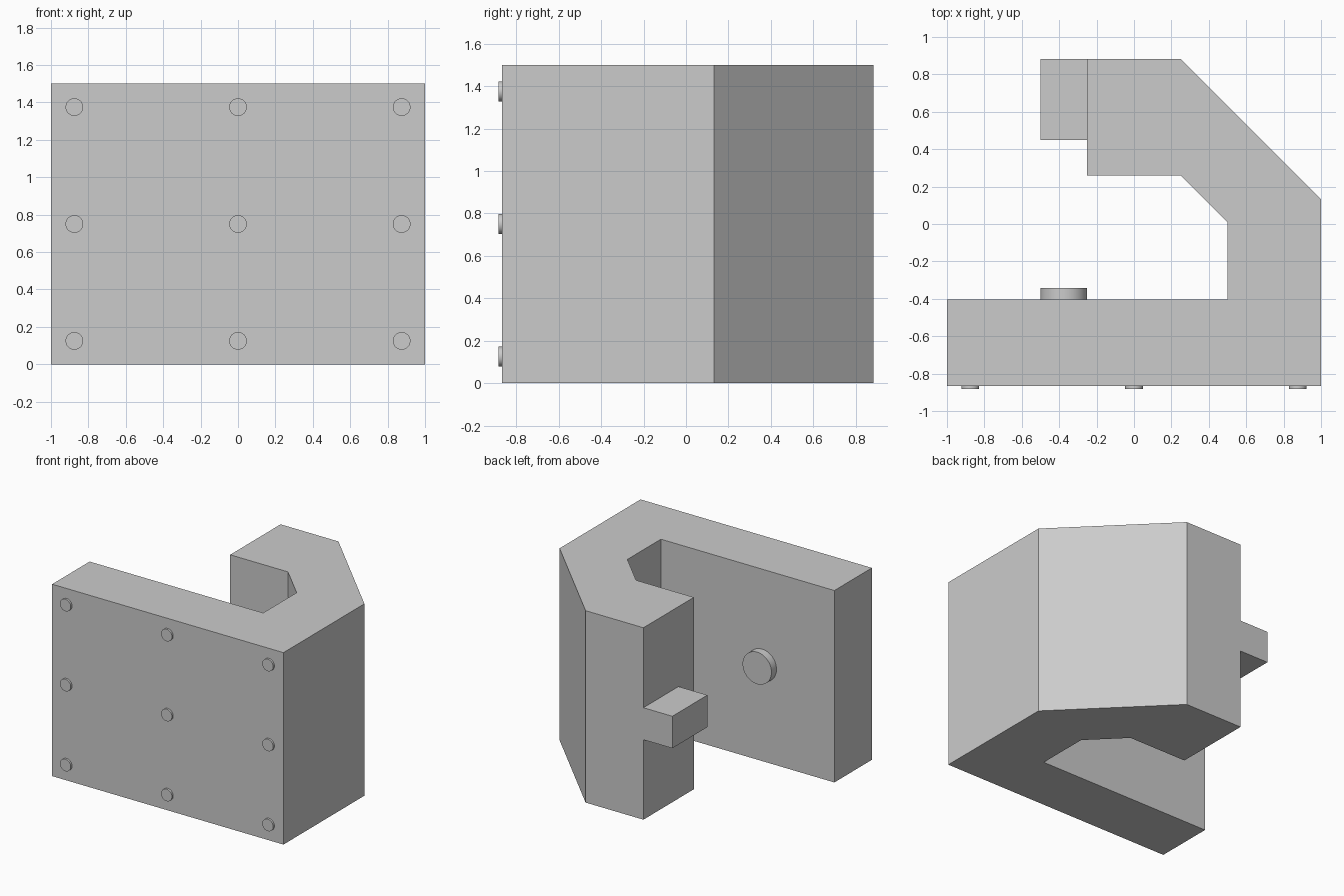
import bpy, bmesh
from math import pi
from mathutils import Matrix

default = bpy.data.objects.get("Cube")
if default:
    bpy.data.objects.remove(default)

# One plain grey material
grey = bpy.data.materials.new("plain_grey")
grey.use_nodes = True
GREY = (0.6, 0.6, 0.6, 1)
grey.diffuse_color = GREY
grey.node_tree.nodes["Principled BSDF"].inputs["Base Color"].default_value = GREY

FRONT, BACK, HEIGHT = -0.867, 0.883, 1.5
PLATE_BACK = -0.404
MID = HEIGHT / 2


def add_object(name, bm):
    bmesh.ops.recalc_face_normals(bm, faces=bm.faces)
    mesh = bpy.data.meshes.new(name)
    bm.to_mesh(mesh)
    bm.free()
    mesh.materials.append(grey)
    obj = bpy.data.objects.new(name, mesh)
    bpy.context.collection.objects.link(obj)
    return obj


def prism(name, outline, z0, z1):
    """Extrude a plan outline upward."""
    bm = bmesh.new()
    base = bm.faces.new([bm.verts.new((x, y, z0)) for x, y in outline])
    top = bmesh.ops.extrude_face_region(bm, geom=[base])["geom"]
    bmesh.ops.translate(bm, vec=(0, 0, z1 - z0),
                        verts=[v for v in top if isinstance(v, bmesh.types.BMVert)])
    return add_object(name, bm)


def disc(name, x, z, y0, y1, radius):
    """Short round stud along y, smooth rim and flat caps."""
    bm = bmesh.new()
    place = Matrix.Translation((x, (y0 + y1) / 2, z)) @ Matrix.Rotation(pi / 2, 4, "X")
    bmesh.ops.create_cone(bm, cap_ends=True, segments=48, radius1=radius,
                          radius2=radius, depth=y1 - y0, matrix=place)
    for face in bm.faces:
        face.smooth = len(face.verts) == 4
    for edge in bm.edges:
        edge.smooth = all(f.smooth for f in edge.link_faces)
    return add_object(name, bm)


# Hook-shaped body: front plate, side wall, chamfered corner and return arm
prism("hook_body", [
    (-1, FRONT), (1, FRONT), (1, 0.133), (0.25, BACK), (-0.25, BACK),
    (-0.25, 0.26), (0.25, 0.26), (0.5, 0.01), (0.5, PLATE_BACK), (-1, PLATE_BACK),
], 0, HEIGHT)

# Tab on the end of the return arm
prism("arm_tab", [(-0.5, 0.45), (-0.25, 0.45), (-0.25, BACK), (-0.5, BACK)],
      MID - 0.125, MID + 0.125)

# Round pad on the inner side of the plate
disc("inner_pad", -0.375, MID, PLATE_BACK, -0.342, 0.125)

# Grid of studs on the front
for row, z in zip(("lower", "middle", "upper"), (0.125, MID, 1.375)):
    for column, x in zip(("right", "centre", "left"), (-0.875, 0, 0.875)):
        disc(f"front_stud_{row}_{column}", x, z, -0.883, FRONT, 0.047)
